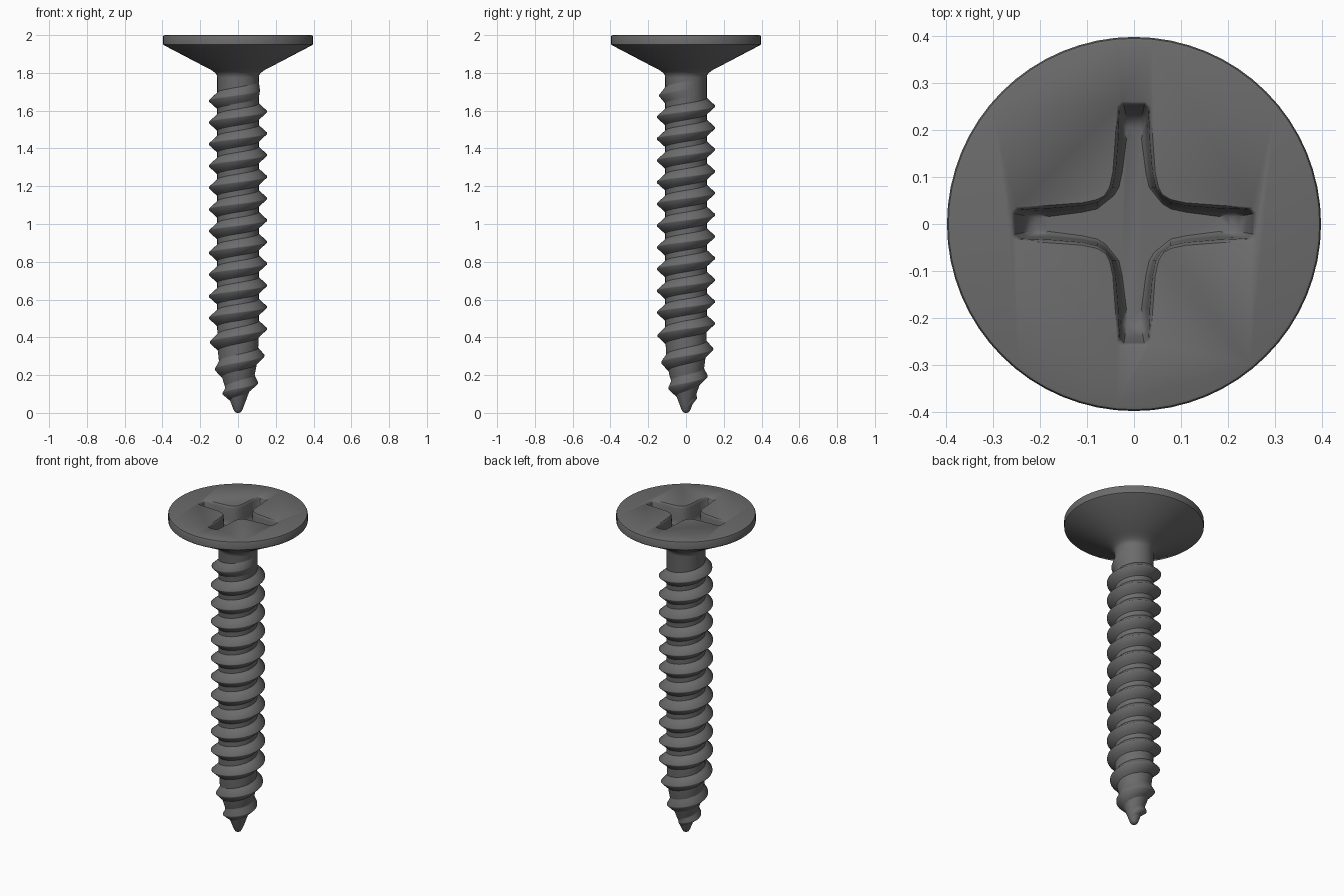
import bpy, bmesh
from math import sin, cos, pi, radians

if "Cube" in bpy.data.objects:
    bpy.data.objects.remove(bpy.data.objects["Cube"])

SEG = 64
steel = bpy.data.materials.new("dark_steel")
steel.diffuse_color = (.148, .148, .148, 1)
steel.use_nodes = True
steel.node_tree.nodes["Principled BSDF"].inputs["Base Color"].default_value = steel.diffuse_color


def interp(table, v):
    if v <= table[0][0]:
        return table[0][1]
    for (a, ra), (b, rb) in zip(table, table[1:]):
        if v <= b:
            return ra + (rb - ra) * (v - a) / (b - a)
    return table[-1][1]


def make(name, rings):
    """Skin closed rings of equal length, capping both ends."""
    bm = bmesh.new()
    vr = [[bm.verts.new(p) for p in ring] for ring in rings]
    n = len(vr[0])
    for a, b in zip(vr, vr[1:]):
        for i in range(n):
            j = (i + 1) % n
            bm.faces.new((a[i], a[j], b[j], b[i]))
    bm.faces.new(vr[0][::-1])
    bm.faces.new(vr[-1])
    bmesh.ops.recalc_face_normals(bm, faces=bm.faces[:])
    me = bpy.data.meshes.new(name)
    bm.to_mesh(me)
    bm.free()
    me.materials.append(steel)
    ob = bpy.data.objects.new(name, me)
    bpy.context.collection.objects.link(ob)
    return ob


def smooth(ob, degrees):
    bpy.ops.object.select_all(action='DESELECT')
    ob.select_set(True)
    bpy.context.view_layer.objects.active = ob
    bpy.ops.object.shade_smooth_by_angle(angle=radians(degrees))


# Core radius by height: rounded point, taper, straight shank
CORE = [(0, .006), (.004, .015), (.015, .023), (.05, .036), (.1, .055), (.15, .073),
        (.2, .088), (.25, .098), (.3, .104), (.38, .109), (.45, .11), (1.775, .11)]
# Countersunk head: fillet, cone, rim
HEAD = [(1.79, .113), (1.802, .123), (1.815, .141), (1.83, .17), (1.947, .393),
        (1.951, .397), (1.992, .397), (1.998, .394), (2.0, .388)]

body = make("head_and_shank",
            [[(r * cos(2 * pi * i / SEG), r * sin(2 * pi * i / SEG), z) for i in range(SEG)]
             for z, r in CORE + HEAD])


# Cross recess cutter: tapered four-armed loft
def cross(z, tip, w, grow):
    arm = [(tip, -w * .7), (tip, w * .7), (tip - .01, w), (.18, w + .003 + grow * .3),
           (.11, .042 + grow), (.078, .049 + grow), (.06, .06 + grow)]
    quarter = arm + [(y, x) for x, y in arm[-2:2:-1]] + [(w, tip - .01)]
    pts = []
    for k in range(4):
        c, s = (1, 0, -1, 0)[k], (0, 1, 0, -1)[k]
        pts += [(x * c - y * s, x * s + y * c, z) for x, y in quarter]
    return pts


cutter = make("recess_cutter",
              [cross(1.885, .205, .018, -.017), cross(1.892, .222, .023, -.012),
               cross(1.915, .238, .027, -.009), cross(1.985, .252, .031, -.003),
               cross(1.996, .255, .033, 0), cross(2.0, .260, .036, .003),
               cross(2.02, .261, .037, .004)])
cutter.hide_render = True
mod = body.modifiers.new("recess", 'BOOLEAN')
mod.operation = 'DIFFERENCE'
mod.solver = 'EXACT'
mod.object = cutter
bpy.context.view_layer.objects.active = body
bpy.ops.object.modifier_apply(modifier=mod.name)
bpy.data.objects.remove(cutter)
smooth(body, 40)

# Helical thread: crest height and radius by turn, wider pitch at the tip
CREST_Z = [(-8, .05), (-7.5, .1), (-7, .158), (-6, .302), (-5, .445), (6.1, 1.7215)]
CREST_R = [(-8, .03), (-7.5, .081), (-7, .106), (-6.5, .122), (-6, .14), (-5.5, .149),
           (-5, .154), (5.5, .154), (5.75, .142), (6, .115), (6.1, .106)]
STEPS = 48
rings = []
for i in range(int(14.1 * STEPS) + 1):
    t = -8 + i / STEPS
    zc, rc = interp(CREST_Z, t), interp(CREST_R, t)
    w = min(.045, .02 + .03 * (t + 8))
    section = []
    for dz, h in ((-w, -.04), (-w * .75, .22), (-.003, 1), (.003, 1), (w * .75, .22), (w, -.04)):
        base = interp(CORE, zc + dz)
        section.append((dz, base + (rc - base) * h))
    a = 2 * pi * t
    rings.append([(r * cos(a), r * sin(a), zc + dz) for dz, r in section])
thread = make("thread", rings)
smooth(thread, 60)
